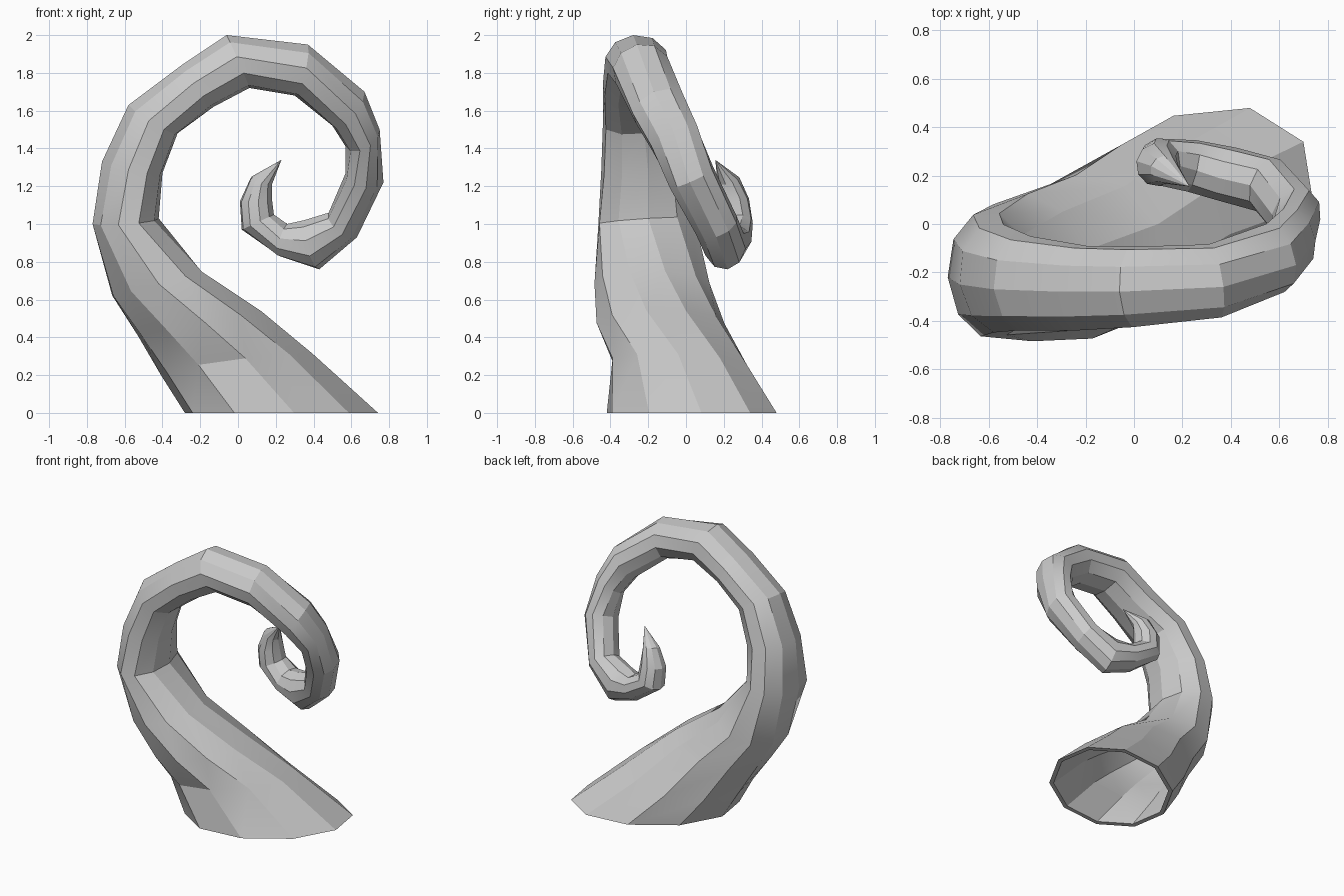
import bpy, bmesh, math
from mathutils import Vector

if "Cube" in bpy.data.objects:
    bpy.data.objects.remove(bpy.data.objects["Cube"])

SIDES = 10
# each ring: point on outside of the curl, point on inside, half width across
RINGS = [
    ((-.24, -.28, 0), (.70, .34, 0), .405),
    ((-.38, -.24, .22), (.37, .18, .29), .355),
    ((-.51, -.27, .41), (.10, .0, .54), .34),
    ((-.66, -.25, .62), (-.20, -.11, .75), .31),
    ((-.77, -.22, 1.0), (-.42, -.20, 1.03), .265),
    ((-.72, -.25, 1.33), (-.40, -.20, 1.27), .23),
    ((-.58, -.27, 1.63), (-.32, -.22, 1.48), .20),
    ((-.30, -.28, 1.84), (-.13, -.25, 1.62), .18),
    ((-.06, -.28, 2.0), (.06, -.24, 1.72), .17),
    ((.37, -.26, 1.95), (.30, -.21, 1.68), .155),
    ((.67, -.17, 1.70), (.50, -.11, 1.52), .15),
    ((.75, -.07, 1.50), (.57, -.05, 1.41), .14),
    ((.77, .02, 1.22), (.57, .04, 1.27), .13),
    ((.63, .16, .93), (.48, .16, 1.06), .12),
    ((.43, .22, .76), (.35, .19, 1.02), .115),
    ((.22, .26, .83), (.26, .22, 1.0), .11),
    ((.02, .27, .97), (.19, .24, 1.05), .10),
    ((.01, .26, 1.12), (.18, .23, 1.13), .09),
    ((.07, .24, 1.25), (.18, .21, 1.21), .06),
]
TIP = Vector((.23, .155, 1.34))

outer = [Vector(r[0]) for r in RINGS]
inner = [Vector(r[1]) for r in RINGS]
centres = [(a + b) / 2 for a, b in zip(outer, inner)] + [TIP]

bm = bmesh.new()


def make_ring(i, scale):
    """Elliptical ring spanning the curl's outside and inside points."""
    u = (outer[i] - inner[i]) / 2
    tangent = Vector((0, 0, 1)) if i == 0 else centres[i + 1] - centres[i - 1]
    v = tangent.cross(u).normalized() * RINGS[i][2]
    steps = [2 * math.pi * k / SIDES for k in range(SIDES)]
    return [bm.verts.new(centres[i] + scale * (u * math.cos(a) + v * math.sin(a)))
            for a in steps]


def join(a, b):
    for k in range(SIDES):
        n = (k + 1) % SIDES
        bm.faces.new((a[k], a[n], b[n], b[k]))


def skin(scale, tip_position):
    """Tube through all rings, closed to a point."""
    rings = [make_ring(i, scale) for i in range(len(RINGS))]
    for a, b in zip(rings, rings[1:]):
        join(a, b)
    tip = bm.verts.new(tip_position)
    for k in range(SIDES):
        bm.faces.new((rings[-1][k], rings[-1][(k + 1) % SIDES], tip))
    return rings[0]


# outer skin, hollow inside and the rim at the open base
rim_out = skin(1.0, TIP)
rim_in = skin(.93, TIP.lerp(centres[-2], .15))
join(rim_out, rim_in)
bmesh.ops.recalc_face_normals(bm, faces=bm.faces)

mesh = bpy.data.meshes.new("curled_horn")
bm.to_mesh(mesh)
bm.free()
horn = bpy.data.objects.new("curled_horn", mesh)
bpy.context.collection.objects.link(horn)
bpy.context.view_layer.objects.active = horn
horn.select_set(True)
bpy.ops.object.shade_smooth_by_angle(angle=math.radians(24))
